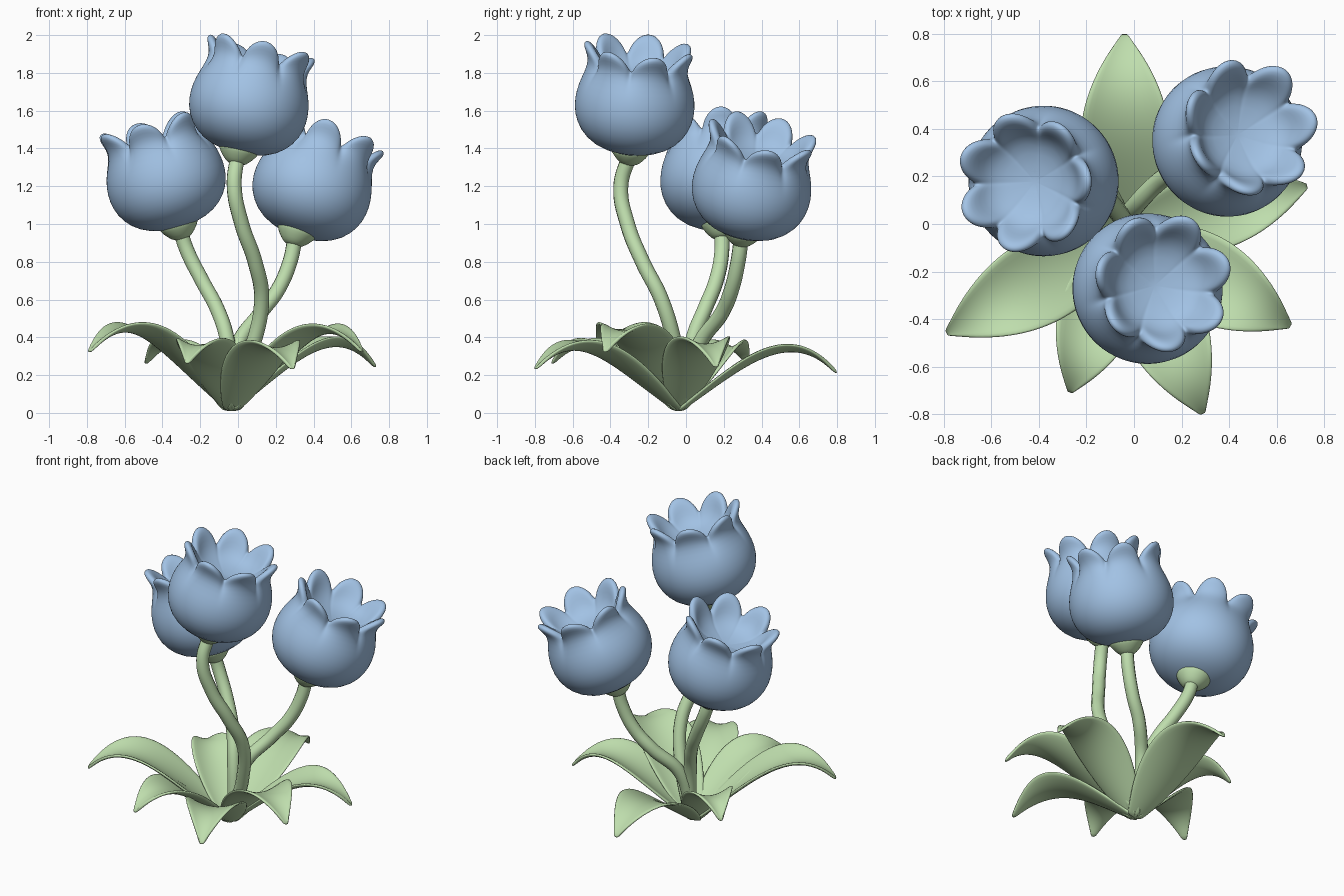
import bpy, math
from mathutils import Vector

if "Cube" in bpy.data.objects:
    bpy.data.objects.remove(bpy.data.objects["Cube"])


def material(name, rgb):
    m = bpy.data.materials.new(name)
    m.diffuse_color = (*rgb, 1)
    m.use_nodes = True
    m.node_tree.nodes["Principled BSDF"].inputs["Base Color"].default_value = m.diffuse_color
    return m


BLUE = material("petal_blue", (0.36, 0.54, 0.78))
GREEN = material("leaf_green", (0.52, 0.73, 0.42))


def mesh_object(name, verts, faces, mat):
    me = bpy.data.meshes.new(name)
    me.from_pydata(verts, [], faces)
    me.materials.append(mat)
    me.polygons.foreach_set("use_smooth", [True] * len(faces))
    ob = bpy.data.objects.new(name, me)
    bpy.context.collection.objects.link(ob)
    return ob


def lathe(name, rings, n, base, axis, mat):
    """Closed skin; rings is a list of functions angle -> (radius, height)."""
    rot = Vector((0, 0, 1)).rotation_difference(Vector(axis).normalized())
    base = Vector(base)
    verts = []
    for ring in rings:
        for i in range(n):
            a = 2 * math.pi * i / n
            r, h = ring(a)
            verts.append(base + rot @ Vector((r * math.cos(a), r * math.sin(a), h)))
    faces = []
    for j in range(len(rings) - 1):
        for i in range(n):
            k = (i + 1) % n
            faces.append((j * n + i, j * n + k, (j + 1) * n + k, (j + 1) * n + i))
    faces.append(tuple(reversed(range(n))))
    last = (len(rings) - 1) * n
    faces.append(tuple(range(last, last + n)))
    ob = mesh_object(name, verts, faces, mat)
    sub = ob.modifiers.new("smooth", 'SUBSURF')
    sub.levels = sub.render_levels = 1
    return ob


# Cup profiles (radius, height): through a petal tip and through a notch
BOWL = [(0.01, 0), (0.10, 0.006), (0.205, 0.042), (0.277, 0.11),
        (0.313, 0.19), (0.320, 0.27), (0.306, 0.35)]
TIP = BOWL + [(0.280, 0.42), (0.267, 0.475), (0.277, 0.52), (0.297, 0.558), (0.298, 0.582),
              (0.278, 0.592), (0.250, 0.572), (0.224, 0.525), (0.195, 0.465),
              (0.13, 0.415), (0.01, 0.395)]
NOTCH = BOWL + [(0.276, 0.41), (0.251, 0.44), (0.238, 0.452), (0.226, 0.461), (0.217, 0.464),
                (0.208, 0.464), (0.198, 0.460), (0.185, 0.452), (0.165, 0.437),
                (0.12, 0.412), (0.01, 0.395)]
SEPAL = [(0.01, -0.065), (0.043, -0.06), (0.072, -0.035), (0.1, 0.0),
         (0.109, 0.02), (0.1, 0.035), (0.01, 0.04)]


def petal_ring(tip, notch, phase):
    def ring(a):
        t = abs(math.cos(3.5 * (a - phase))) ** 0.65
        return tuple(n + (p - n) * t for p, n in zip(tip, notch))
    return ring


def flower(name, base, axis, phase, path):
    # seven-lobed cup
    rings = [petal_ring(p, q, math.radians(phase)) for p, q in zip(TIP, NOTCH)]
    lathe(name + "_flower_cup", rings, 126, base, axis, BLUE)
    # green cone under the cup
    lathe(name + "_sepal", [lambda a, p=p: p for p in SEPAL], 24, base, axis, GREEN)
    # stem
    cu = bpy.data.curves.new(name + "_stem", 'CURVE')
    cu.dimensions = '3D'
    cu.bevel_depth = 0.040
    cu.bevel_resolution = 4
    cu.use_fill_caps = True
    pts = path + [tuple(base)]
    sp = cu.splines.new('BEZIER')
    sp.bezier_points.add(len(pts) - 1)
    for bp, co in zip(sp.bezier_points, pts):
        bp.co = co
        bp.handle_left_type = bp.handle_right_type = 'AUTO'
    cu.materials.append(GREEN)
    ob = bpy.data.objects.new(name + "_stem", cu)
    bpy.context.collection.objects.link(ob)


flower("tall", (0.0, -0.295, 1.375), (0.22, 0.09, 0.97), 16,
       [(-0.02, 0.0, 0.1), (0.07, -0.05, 0.33), (0.125, -0.13, 0.6), (0.09, -0.23, 0.8),
        (0.02, -0.31, 1.0), (-0.02, -0.345, 1.2)])
flower("left", (-0.31, 0.186, 0.98), (-0.27, -0.02, 0.96), 2,
       [(-0.03, 0.0, 0.1), (-0.06, 0.04, 0.4), (-0.11, 0.10, 0.55), (-0.19, 0.16, 0.7),
        (-0.27, 0.19, 0.86)])
flower("right", (0.305, 0.295, 0.945), (0.33, 0.2, 0.92), 7,
       [(-0.04, 0.0, 0.1), (0.0, 0.07, 0.36), (0.12, 0.19, 0.53), (0.21, 0.24, 0.65),
        (0.275, 0.275, 0.8)])


def leaf(name, tip, peak, half_width, curl):
    root = Vector((-0.035, -0.04, 0.01))
    tip = Vector(tip)
    flat = Vector((tip.x - root.x, tip.y - root.y, 0))
    side = Vector((-flat.y, flat.x, 0)).normalized()
    z1, z2 = 0.21 * peak / 0.35, 0.54 * peak / 0.35
    nu, nv = 20, 8
    verts, faces = [], []
    for i in range(nu + 1):
        t = i / nu
        u = 1 - t
        z = u**3 * root.z + 3 * u * u * t * z1 + 3 * u * t * t * z2 + t**3 * tip.z
        f = max(math.sin(math.pi * (0.06 + 0.94 * t)), 0.03) ** 0.8
        for j in range(nv + 1):
            v = 2 * j / nv - 1
            p = root + flat * t + side * (v * f * half_width)
            p.z = z + curl * f * (v * v - 0.3 * f)
            verts.append(p)
    for i in range(nu):
        for j in range(nv):
            a = i * (nv + 1) + j
            faces.append((a, a + nv + 1, a + nv + 2, a + 1))
    ob = mesh_object(name, verts, faces, GREEN)
    sol = ob.modifiers.new("thickness", 'SOLIDIFY')
    sol.thickness = 0.018
    sol.offset = 0
    sub = ob.modifiers.new("smooth", 'SUBSURF')
    sub.levels = sub.render_levels = 1


# Rosette of leaves: tip, arch height, half width, edge curl
for name, tip, peak, w, curl in [
        ("back_leaf", (-0.04, 0.80, 0.21), 0.335, 0.19, 0.04),
        ("right_back_leaf", (0.73, 0.16, 0.24), 0.36, 0.17, 0.06),
        ("right_front_leaf", (0.66, -0.43, 0.32), 0.41, 0.185, 0.06),
        ("front_right_leaf", (0.29, -0.80, 0.23), 0.34, 0.18, 0.06),
        ("front_left_leaf", (-0.27, -0.71, 0.26), 0.34, 0.17, 0.06),
        ("left_front_leaf", (-0.79, -0.46, 0.32), 0.42, 0.185, 0.06),
        ("left_back_leaf", (-0.49, 0.33, 0.26), 0.33, 0.15, 0.06)]:
    leaf(name, tip, peak, w, curl)
